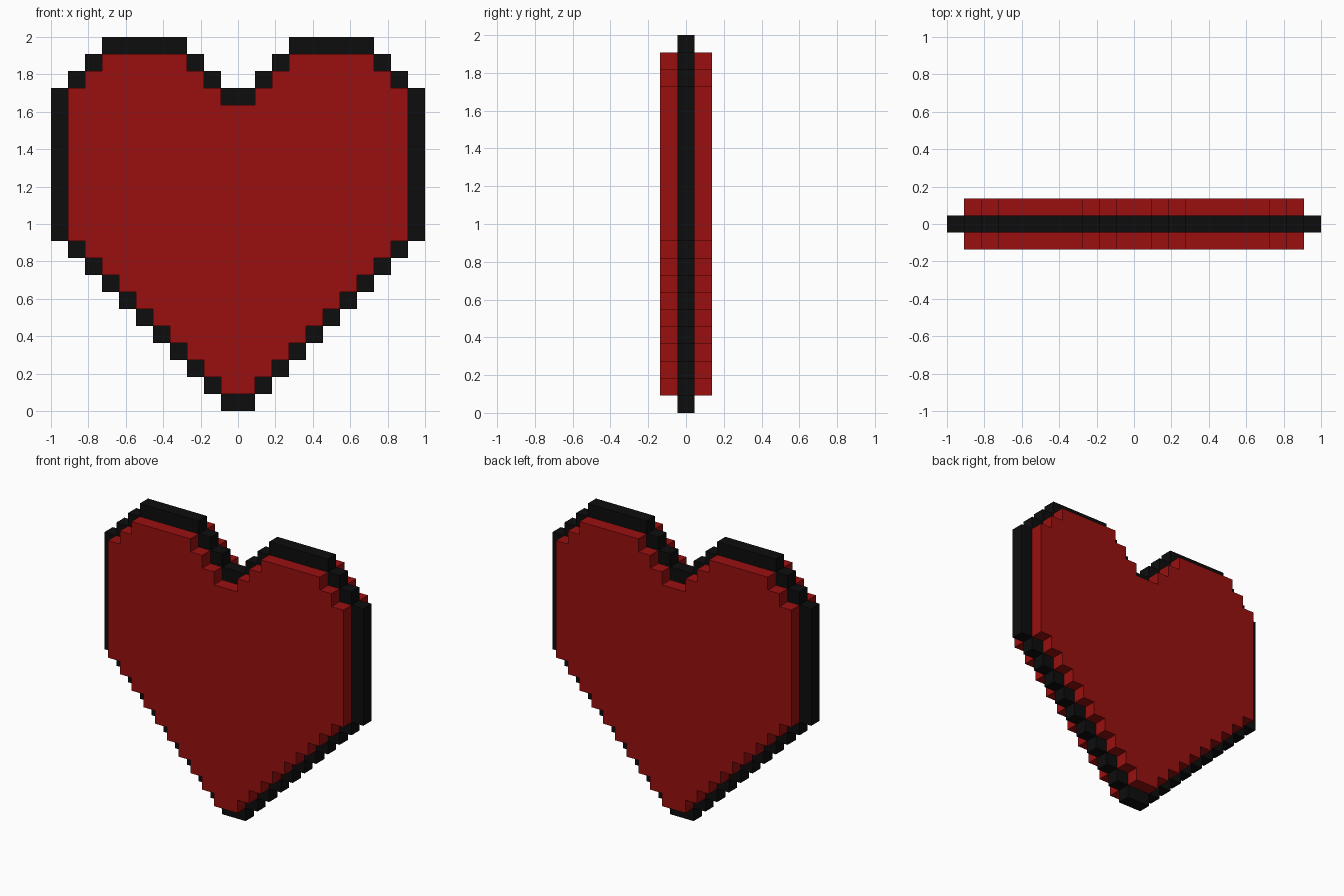
import bpy
import bmesh

if "Cube" in bpy.data.objects:
    bpy.data.objects.remove(bpy.data.objects["Cube"])

N = 22           # the heart is drawn on a 22 x 22 pixel grid
U = 2 / N        # size of one pixel


def material(name, rgb):
    m = bpy.data.materials.new(name)
    m.diffuse_color = (*rgb, 1)
    m.use_nodes = True
    m.node_tree.nodes["Principled BSDF"].inputs["Base Color"].default_value = m.diffuse_color
    return m


def pixel_slab(name, cells, depth, mat):
    """Closed slab made of pixels (column, row from below), merged into large flat faces."""
    bm = bmesh.new()
    h = depth / 2

    def quad(*pts):
        bm.faces.new([bm.verts.new(p) for p in pts])

    for c, r in sorted(cells):
        x0, x1, z0, z1 = c * U, (c + 1) * U, r * U, (r + 1) * U
        quad((x0, -h, z0), (x1, -h, z0), (x1, -h, z1), (x0, -h, z1))
        quad((x0, h, z0), (x0, h, z1), (x1, h, z1), (x1, h, z0))
        if (c + 1, r) not in cells:
            quad((x1, -h, z0), (x1, h, z0), (x1, h, z1), (x1, -h, z1))
        if (c - 1, r) not in cells:
            quad((x0, -h, z0), (x0, -h, z1), (x0, h, z1), (x0, h, z0))
        if (c, r + 1) not in cells:
            quad((x0, -h, z1), (x1, -h, z1), (x1, h, z1), (x0, h, z1))
        if (c, r - 1) not in cells:
            quad((x0, -h, z0), (x0, h, z0), (x1, h, z0), (x1, -h, z0))
    bmesh.ops.remove_doubles(bm, verts=bm.verts, dist=1e-4)
    bmesh.ops.dissolve_limit(bm, angle_limit=0.01, verts=bm.verts, edges=bm.edges)
    me = bpy.data.meshes.new(name)
    bm.to_mesh(me)
    bm.free()
    me.materials.append(mat)
    ob = bpy.data.objects.new(name, me)
    bpy.context.collection.objects.link(ob)


# Right half: outline and filling of each row, then mirrored
rim, fill = set(), set()
for r in range(N):
    outer = min(r, 10) if r < 19 else 28 - r     # outermost column of the row
    inner = max(0, r - 18)                       # notch between the lobes
    for c in range(inner, outer + 1):
        edge = c == outer or r == 21 or (r >= 18 and c == inner)
        target = rim if edge else fill
        target.update({(c, r), (-c - 1, r)})

pixel_slab("heart_outline", rim, U, material("black", (0.004, 0.004, 0.004)))
pixel_slab("heart_filling", fill, 3 * U, material("deep red", (0.32, 0.005, 0.005)))
